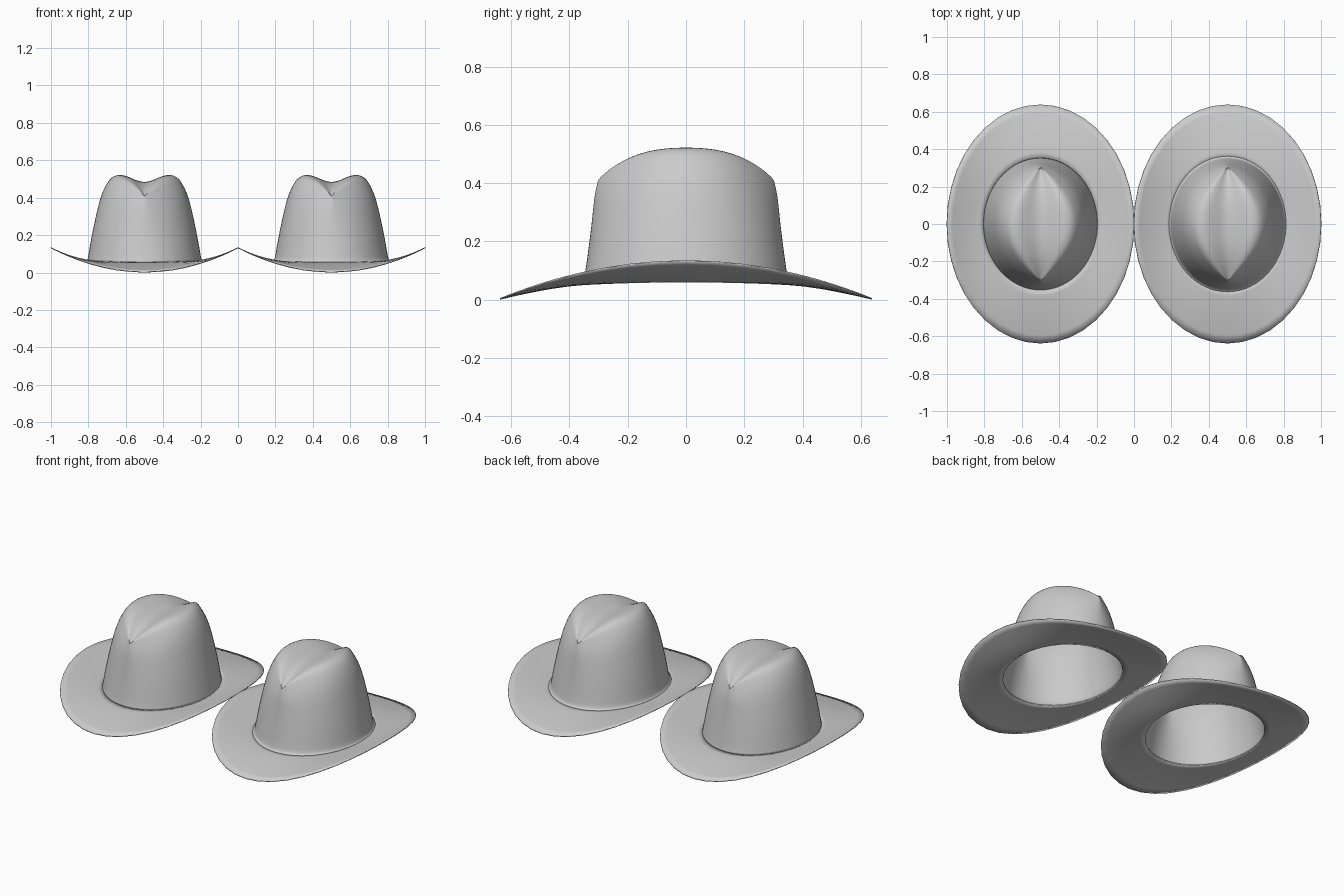
import bpy, bmesh, math

if "Cube" in bpy.data.objects:
    bpy.data.objects.remove(bpy.data.objects["Cube"])

SEG = 40
felt = bpy.data.materials.new("grey felt")
felt.diffuse_color = (0.6, 0.6, 0.6, 1)
felt.use_nodes = True
felt.node_tree.nodes["Principled BSDF"].inputs["Base Color"].default_value = felt.diffuse_color


def loft(name, rings, cx, subdivide):
    """Skin a stack of closed rings into a thin shell."""
    bm = bmesh.new()
    rows = [[bm.verts.new(p) for p in ring] for ring in rings]
    for a, b in zip(rows, rows[1:]):
        for i in range(SEG):
            j = (i + 1) % SEG
            bm.faces.new((a[i], a[j], b[j], b[i]))
    bmesh.ops.remove_doubles(bm, verts=bm.verts[:], dist=0.0005)
    bmesh.ops.recalc_face_normals(bm, faces=bm.faces[:])
    # Outward side of the shell faces up
    if sum(f.normal.z * f.calc_area() for f in bm.faces) < 0:
        bmesh.ops.reverse_faces(bm, faces=bm.faces[:])
    mesh = bpy.data.meshes.new(name)
    bm.to_mesh(mesh)
    bm.free()
    mesh.materials.append(felt)
    obj = bpy.data.objects.new(name, mesh)
    bpy.context.collection.objects.link(obj)
    obj.location.x = cx
    if subdivide:
        sub = obj.modifiers.new("smooth", "SUBSURF")
        sub.levels = sub.render_levels = 1
    shell = obj.modifiers.new("thickness", "SOLIDIFY")
    shell.thickness = 0.005
    shell.offset = -1
    bpy.ops.object.select_all(action='DESELECT')
    obj.select_set(True)
    bpy.context.view_layer.objects.active = obj
    bpy.ops.object.shade_smooth_by_angle(angle=math.radians(50))
    return obj


angles = [2 * math.pi * i / SEG for i in range(SEG)]


def base_height(c):
    return 0.055 + 0.009 * c * c


def brim_rings():
    """Oval brim, curled up at the sides and dipping at front and back."""
    rings = []
    for t in (0, 0.12, 0.25, 0.4, 0.55, 0.7, 0.85, 1):
        rx, ry = 0.303 + 0.197 * t, 0.35 + 0.289 * t
        ring = []
        for a in angles:
            c, s = math.cos(a), math.sin(a)
            low, rim = base_height(c), 0.005 + 0.13 * c * c
            ring.append((rx * c, ry * s, low + (rim - low) * t ** 1.4))
        rings.append(ring)
    return rings


def crown_rings(flared):
    """Tapering wall that narrows to a lens, then a creased top."""
    # fraction of wall height, half width, half length, lens sharpness
    wall = [(0.0, 0.307, 0.355, 0), (0.04, 0.303, 0.351, 0),
            (0.25, 0.288, 0.340, 0), (0.53, 0.263, 0.327, 0.08),
            (0.75, 0.240, 0.319, 0.22), (0.88, 0.219, 0.314, 0.45),
            (1.0, 0.188, 0.303, 0.8)]
    if flared:
        wall[0] = (0.0, 0.316, 0.364, 0)
        wall.insert(1, (0.015, 0.307, 0.355, 0))
    # fraction of top width, rise above the shoulder
    top = [(0.86, 0.017), (0.70, 0.023), (0.52, 0.016),
           (0.34, 0.001), (0.16, -0.013), (0.0, -0.018)]
    levels = [(w, 1, 0) for w in wall] + [(wall[-1], k, r) for k, r in top]
    rings = []
    for (f, rx, ry, e), k, rise in levels:
        ring = []
        for a in angles:
            c, s = math.cos(a), math.sin(a)
            low = base_height(c)
            shoulder = 0.407 + 0.094 * (1 - abs(s) ** 2.6)
            z = low + f * (shoulder - low) + rise * abs(c)
            ring.append((rx * k * c * abs(c) ** e, ry * s, z))
        rings.append(ring)
    return rings


# Two hats side by side
for side, cx, flared in (("left", -0.5, False), ("right", 0.5, True)):
    loft(side + "_brim", brim_rings(), cx, False)
    loft(side + "_crown", crown_rings(flared), cx, True)
